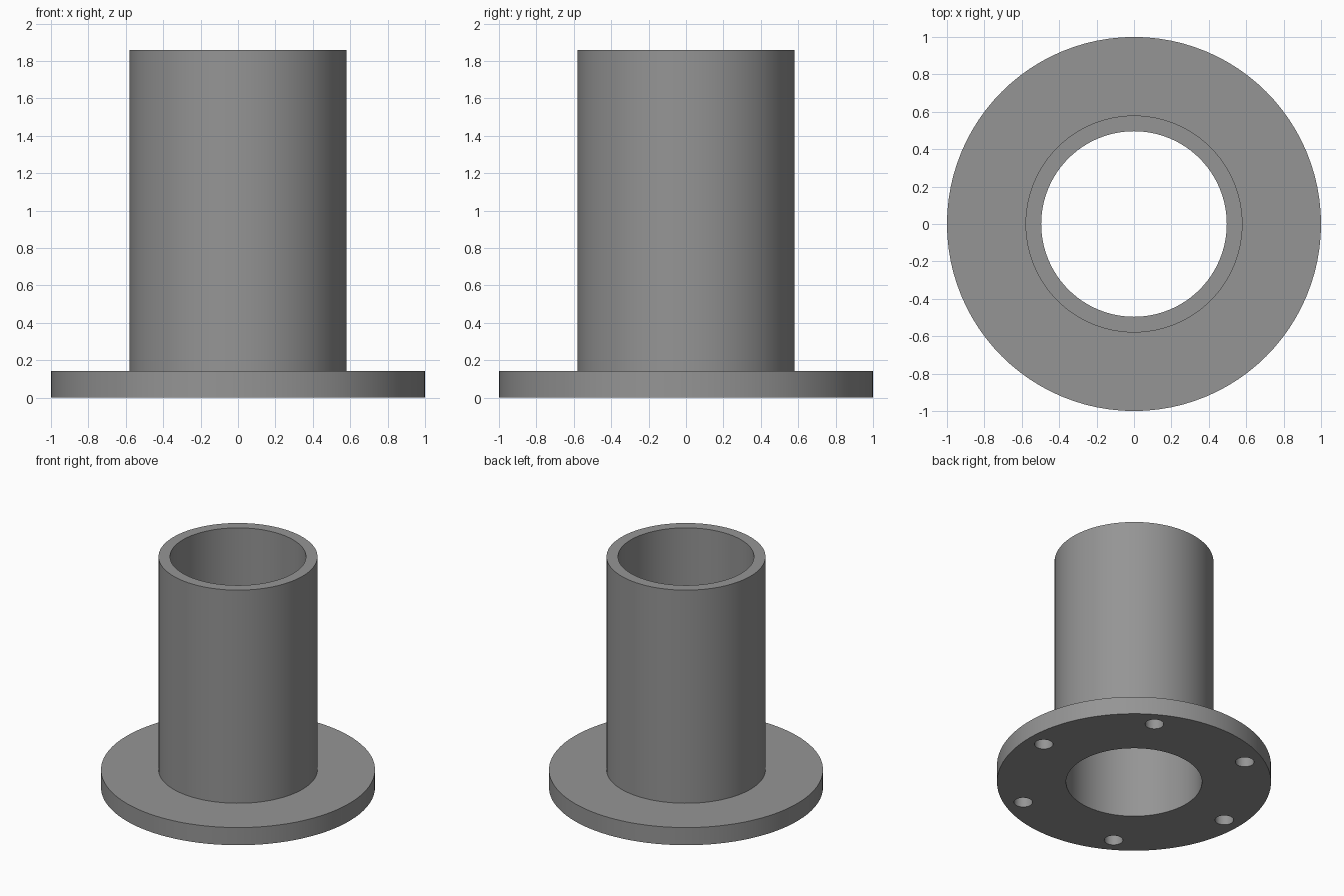
import bpy, bmesh, math
from mathutils import Matrix

if "Cube" in bpy.data.objects:
    bpy.data.objects.remove(bpy.data.objects["Cube"])

SEGMENTS = 96
FLANGE_R, PIPE_R, BORE_R = 1.0, 0.58, 0.496
FLANGE_TOP, PIPE_TOP = 0.142, 1.858
HOLE_R, HOLE_RING, HOLE_DEPTH, HOLES = 0.068, 0.86, 0.107, 6

grey = bpy.data.materials.new("grey_metal")
grey.diffuse_color = (0.3, 0.3, 0.3, 1)
grey.use_nodes = True
grey.node_tree.nodes["Principled BSDF"].inputs["Base Color"].default_value = grey.diffuse_color


def add_object(name, bm):
    bmesh.ops.recalc_face_normals(bm, faces=bm.faces)
    mesh = bpy.data.meshes.new(name)
    bm.to_mesh(mesh)
    bm.free()
    mesh.materials.append(grey)
    obj = bpy.data.objects.new(name, mesh)
    bpy.context.collection.objects.link(obj)
    return obj


# Flanged pipe: closed (radius, height) section turned around z
section = [(BORE_R, 0), (FLANGE_R, 0), (FLANGE_R, FLANGE_TOP),
           (PIPE_R, FLANGE_TOP), (PIPE_R, PIPE_TOP), (BORE_R, PIPE_TOP)]
bm = bmesh.new()
verts = [bm.verts.new((r, 0, z)) for r, z in section]
edges = [bm.edges.new((verts[i - 1], verts[i])) for i in range(len(verts))]
bmesh.ops.spin(bm, geom=verts + edges, cent=(0, 0, 0), axis=(0, 0, 1),
               angle=math.tau, steps=SEGMENTS, use_merge=True)
bmesh.ops.remove_doubles(bm, verts=bm.verts, dist=1e-5)
pipe = add_object("flanged_pipe", bm)

# Blind bolt holes in the underside of the flange
bm = bmesh.new()
for i in range(HOLES):
    place = (Matrix.Rotation(i * math.tau / HOLES, 4, 'Z')
             @ Matrix.Translation((HOLE_RING, 0, 0)))
    bmesh.ops.create_cone(bm, cap_ends=True, segments=32, radius1=HOLE_R,
                          radius2=HOLE_R, depth=HOLE_DEPTH * 2, matrix=place)
cutter = add_object("bolt_hole_cutter", bm)
cutter.hide_render = True

cut = pipe.modifiers.new("bolt_holes", 'BOOLEAN')
cut.operation = 'DIFFERENCE'
cut.solver = 'EXACT'
cut.object = cutter
bpy.context.view_layer.objects.active = pipe
pipe.select_set(True)
bpy.ops.object.modifier_apply(modifier=cut.name)
bpy.data.objects.remove(cutter)

# Smooth round walls, sharp rims
bpy.ops.object.shade_smooth_by_angle(angle=math.radians(30))
